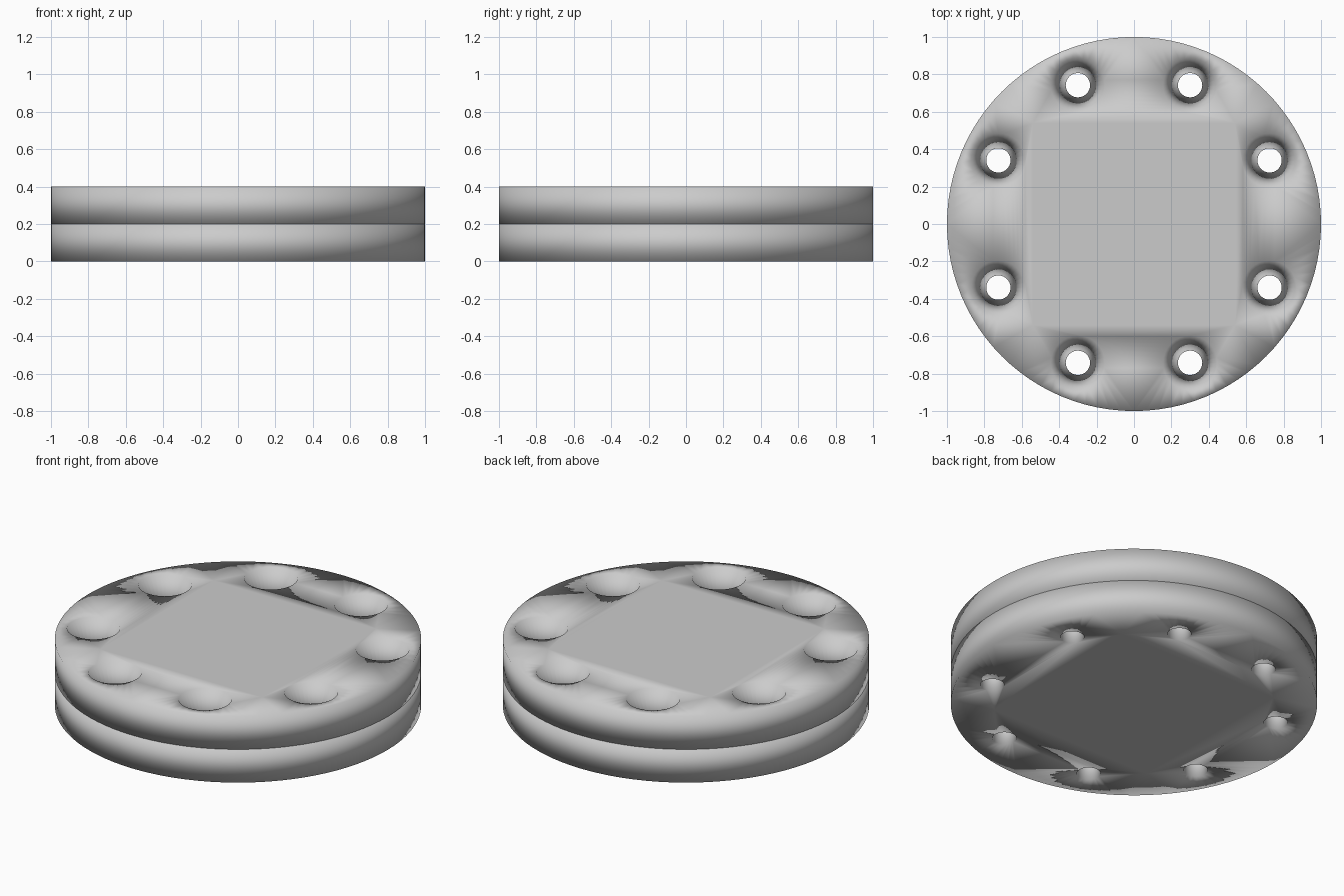
import bpy, bmesh
from math import cos, sin, pi
from mathutils import Vector

if "Cube" in bpy.data.objects:
    bpy.data.objects.remove(bpy.data.objects["Cube"])

# Eight screw hole centres, mirrored in x and y
HOLES = [(sx * x, sy * y) for x, y in ((0.725, 0.34), (0.30, 0.742))
         for sx in (1, -1) for sy in (1, -1)]


def ring(bm, x, y, r, z, n):
    return [bm.verts.new((x + r * cos(2 * pi * i / n), y + r * sin(2 * pi * i / n), z))
            for i in range(n)]


def wall(bm, low, high):
    n = len(low)
    for i in range(n):
        j = (i + 1) % n
        bm.faces.new((low[i], low[j], high[j], high[i]))


def disc(name, z0, z1, hole_low, hole_high):
    bm = bmesh.new()
    # Outer rim and hole walls
    wall(bm, ring(bm, 0, 0, 1, z0, 96), ring(bm, 0, 0, 1, z1, 96))
    for x, y in HOLES:
        wall(bm, ring(bm, x, y, hole_low, z0, 32), ring(bm, x, y, hole_high, z1, 32))
    # Perforated caps around a flat central square
    for z, up in ((z0, -1), (z1, 1)):
        edges = [e for e in bm.edges if all(abs(v.co.z - z) < 1e-5 for v in e.verts)]
        s = 0.54
        square = [bm.verts.new((a * s, b * s, z))
                  for a, b in ((-1, -1), (1, -1), (1, 1), (-1, 1))]
        centre = bm.faces.new(square)
        bmesh.ops.triangle_fill(bm, edges=edges + list(centre.edges),
                                use_beauty=True, normal=Vector((0, 0, up)))
    bmesh.ops.recalc_face_normals(bm, faces=bm.faces[:])
    for f in bm.faces:
        f.smooth = True
    mesh = bpy.data.meshes.new(name)
    bm.to_mesh(mesh)
    bm.free()
    obj = bpy.data.objects.new(name, mesh)
    bpy.context.collection.objects.link(obj)
    return obj


# Lower plate with straight holes, upper plate with countersunk holes
disc("lower_plate", 0.0, 0.2, 0.065, 0.065)
disc("upper_plate", 0.2, 0.4, 0.065, 0.145)
